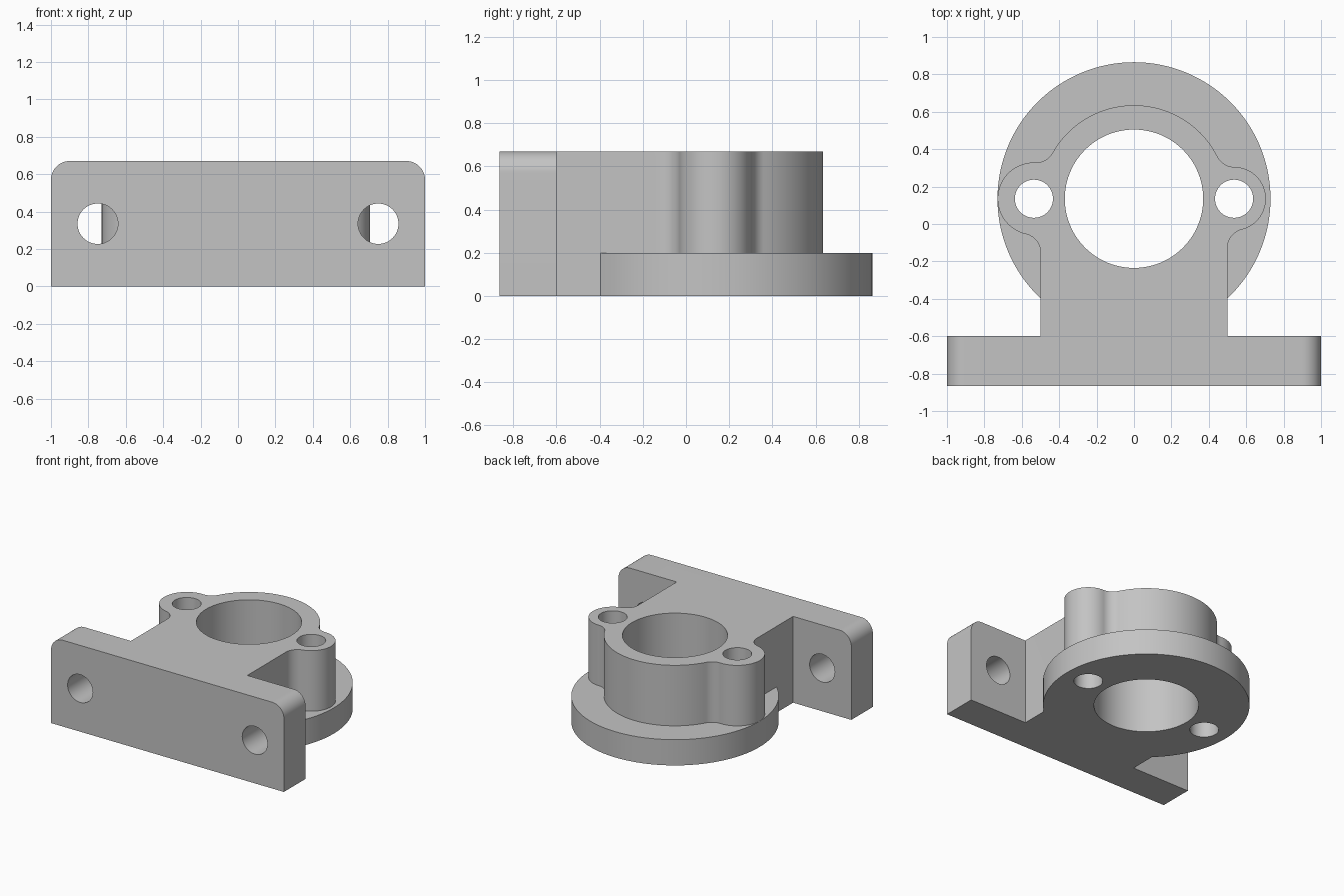
import bpy, bmesh
from math import pi, sin, cos, sqrt, atan2, radians
from mathutils import Vector

cube = bpy.data.objects.get("Cube")
if cube:
    bpy.data.objects.remove(cube, do_unlink=True)

HEIGHT = 0.67
CENTRE = Vector((0, 0.135))
HUB_R, BORE_R, FLANGE_R = 0.5, 0.37, 0.73
EAR_X, EAR_HOLE_R, FILLET = 0.535, 0.102, 0.1
FRONT, BACK = -0.865, -0.6

grey = bpy.data.materials.new("plain_grey")
grey.use_nodes = True
colour = (0.55, 0.55, 0.55, 1)
grey.diffuse_color = colour
grey.node_tree.nodes["Principled BSDF"].inputs["Base Color"].default_value = colour


def arc(centre, radius, start, end, steps=16):
    angles = [start + (end - start) * i / steps for i in range(steps + 1)]
    return [Vector((centre[0] + radius * cos(a), centre[1] + radius * sin(a))) for a in angles]


def circle(centre, radius, steps=96):
    return arc(centre, radius, 0, 2 * pi, steps)[:-1]


def heading(a, b):
    return atan2(b[1] - a[1], b[0] - a[0])


def prism(name, outline, low, high, along_y=False):
    """Extrude a closed outline along z, or along y for an upright one."""
    bm = bmesh.new()
    place = (lambda p: (p[0], low, p[1])) if along_y else (lambda p: (p[0], p[1], low))
    face = bm.faces.new([bm.verts.new(place(p)) for p in outline])
    new = bmesh.ops.extrude_face_region(bm, geom=[face])["geom"]
    shift = Vector((0, high - low, 0)) if along_y else Vector((0, 0, high - low))
    bmesh.ops.translate(bm, vec=shift, verts=[v for v in new if isinstance(v, bmesh.types.BMVert)])
    bmesh.ops.recalc_face_normals(bm, faces=bm.faces)
    mesh = bpy.data.meshes.new(name)
    bm.to_mesh(mesh)
    bm.free()
    mesh.materials.append(grey)
    ob = bpy.data.objects.new(name, mesh)
    bpy.context.collection.objects.link(ob)
    return ob


def combine(target, tool, operation):
    mod = target.modifiers.new(operation, "BOOLEAN")
    mod.operation, mod.solver, mod.object = operation, "EXACT", tool
    bpy.context.view_layer.objects.active = target
    bpy.ops.object.modifier_apply(modifier=mod.name)
    bpy.data.objects.remove(tool, do_unlink=True)


def half_outline(ear_r):
    """Neck, ear and hub edge on the +x side, joined by tangent fillets."""
    ear = CENTRE + Vector((EAR_X, 0))
    reach = ear_r + FILLET
    lower_x = HUB_R + FILLET
    lower = Vector((lower_x, CENTRE.y - sqrt(reach ** 2 - (lower_x - EAR_X) ** 2)))
    hub_reach = HUB_R + FILLET
    upper_x = (hub_reach ** 2 - reach ** 2 + EAR_X ** 2) / (2 * EAR_X)
    upper = CENTRE + Vector((upper_x, sqrt(hub_reach ** 2 - upper_x ** 2)))
    points = [Vector((HUB_R, BACK - 0.1))]
    points += arc(lower, FILLET, pi, heading(lower, ear))
    points += arc(ear, ear_r, heading(ear, lower), heading(ear, upper), 40)[1:]
    points += arc(upper, FILLET, heading(upper, ear), heading(upper, CENTRE))[1:]
    points += arc(CENTRE, HUB_R, heading(CENTRE, upper), pi / 2, 28)[1:]
    return points


# Hub with neck and two unequal ears
left_side = half_outline(0.17)
right_side = [Vector((-p.x, p.y)) for p in reversed(half_outline(0.194))]
bracket = prism("flanged_bracket", left_side + right_side[1:], 0, HEIGHT)

# Round base flange
combine(bracket, prism("base_flange", circle(CENTRE, FLANGE_R, 128), 0, 0.2), "UNION")

# Upright mounting plate with rounded top corners
corner = 0.1
plate = [Vector((-1, 0)), Vector((1, 0))]
plate += arc((1 - corner, HEIGHT - corner), corner, 0, pi / 2)
plate += arc((corner - 1, HEIGHT - corner), corner, pi / 2, pi)
combine(bracket, prism("mounting_plate", plate, FRONT, BACK, True), "UNION")

# Bore, ear holes and plate holes
combine(bracket, prism("bore_cutter", circle(CENTRE, BORE_R), -0.1, 1), "DIFFERENCE")
for side in (-1, 1):
    ear = CENTRE + Vector((side * EAR_X, 0))
    combine(bracket, prism("ear_cutter", circle(ear, EAR_HOLE_R, 48), -0.1, 1), "DIFFERENCE")
    bolt = (side * 0.75, HEIGHT / 2)
    combine(bracket, prism("bolt_cutter", circle(bolt, 0.108, 48), FRONT - 0.1, BACK + 0.1, True), "DIFFERENCE")

# Smooth curved walls, crisp edges
bpy.ops.object.select_all(action="DESELECT")
bracket.select_set(True)
bpy.context.view_layer.objects.active = bracket
bpy.ops.object.shade_smooth_by_angle(angle=radians(30))
